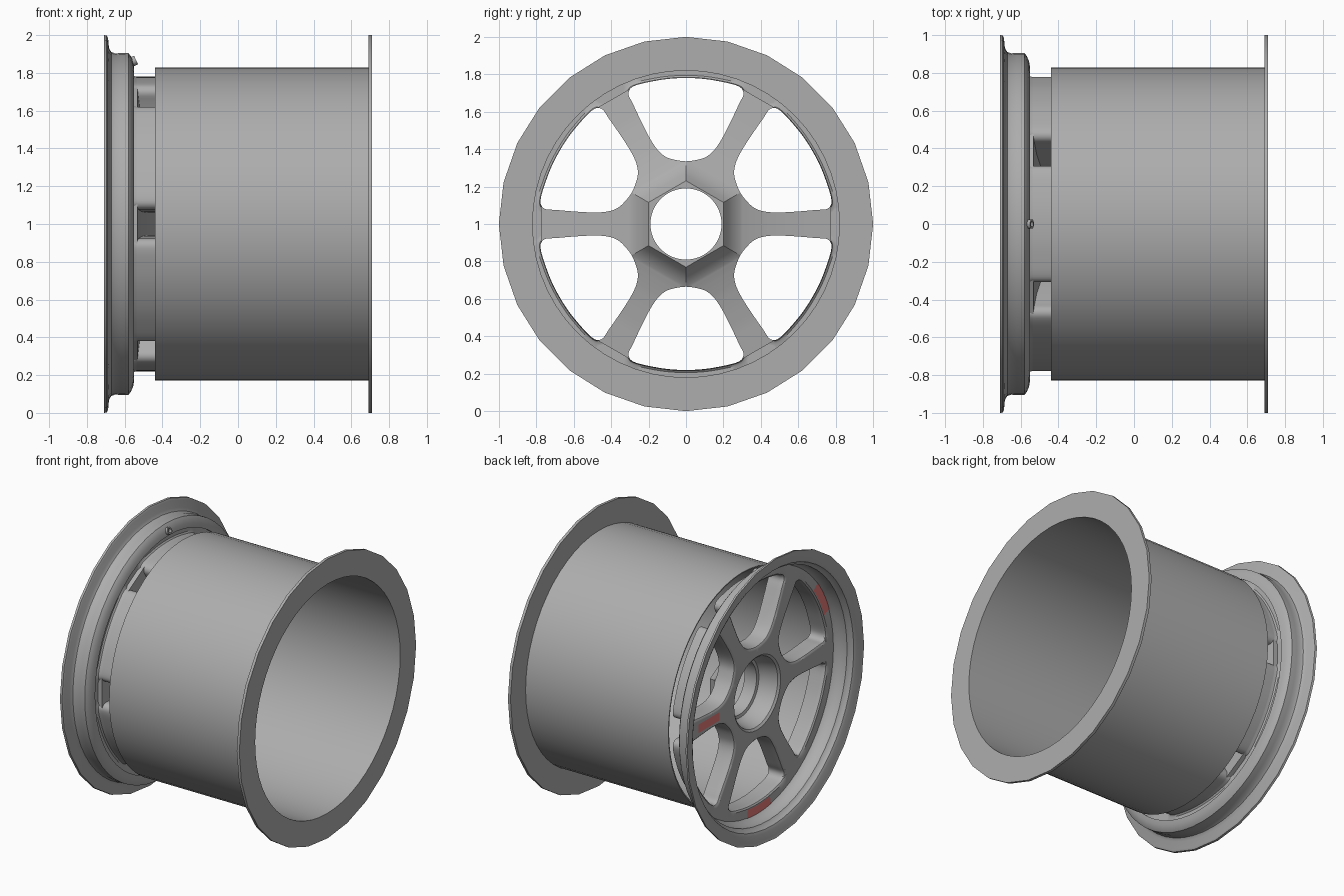
import bpy, bmesh
from math import sin, cos, pi, radians, atan2
from mathutils import Vector, Matrix

if "Cube" in bpy.data.objects:
    bpy.data.objects.remove(bpy.data.objects["Cube"])

FRONT = -0.565   # x of the wheel face
BACK = -0.44     # x of the back edge of the window walls
M = 6            # subdivisions across half a spoke


def material(name, color):
    mat = bpy.data.materials.new(name)
    mat.diffuse_color = color
    mat.use_nodes = True
    mat.node_tree.nodes["Principled BSDF"].inputs["Base Color"].default_value = mat.diffuse_color
    return mat


GREY = material("dark_grey", (0.42, 0.42, 0.42, 1))
RED = material("red", (0.8, 0.2, 0.2, 1))


def finish(name, verts, faces, mat=GREY, angle=35):
    me = bpy.data.meshes.new(name)
    me.from_pydata(verts, [], faces)
    bm = bmesh.new()
    bm.from_mesh(me)
    bmesh.ops.remove_doubles(bm, verts=bm.verts, dist=0.0002)
    bmesh.ops.recalc_face_normals(bm, faces=bm.faces)
    bm.to_mesh(me)
    bm.free()
    me.materials.append(mat)
    ob = bpy.data.objects.new(name, me)
    bpy.context.collection.objects.link(ob)
    bpy.ops.object.select_all(action='DESELECT')
    ob.select_set(True)
    bpy.context.view_layer.objects.active = ob
    bpy.ops.object.shade_smooth_by_angle(angle=radians(angle))
    return ob


def revolve(name, profile, n=56, matrix=None):
    """Spin a closed (x, radius) profile round x; lips beyond r 0.95 get half the sides."""
    matrix = matrix or Matrix.Translation((0, 0, 1))
    k = len(profile)
    verts = []
    for i in range(n):
        a = 2 * pi * i / n
        for x, r in profile:
            if r > 0.95 and i % 2:
                r *= cos(2 * pi / n)
            verts.append(matrix @ Vector((x, r * sin(a), r * cos(a))))
    faces = [(i * k + j, i * k + (j + 1) % k,
              (i + 1) % n * k + (j + 1) % k, (i + 1) % n * k + j)
             for i in range(n) for j in range(k)]
    return finish(name, verts, faces)


# Barrel with its wide rear flange
revolve("barrel", [(BACK, 0.828), (0.69, 0.828), (0.69, 1.0),
                   (0.71, 1.0), (0.71, 0.82), (BACK, 0.82)])

# Stepped front rim
revolve("front_rim", [(-0.71, 1.0), (-0.695, 0.998), (-0.688, 0.985), (-0.683, 0.93),
                      (-0.67, 0.91), (-0.65, 0.903), (-0.62, 0.905), (-0.58, 0.904),
                      (-0.568, 0.89), (-0.555, 0.86), (-0.55, 0.83), (-0.56, 0.83),
                      (FRONT, 0.86), (-0.58, 0.872), (-0.62, 0.885), (-0.655, 0.885),
                      (-0.668, 0.90), (-0.69, 0.91), (-0.70, 0.93), (-0.704, 0.98)])

# Half outline of a window: (sideways, outwards) from hub side to rim side
KEYS = [(0, .335), (.06, .343), (.11, .36), (.155, .40), (.20, .47), (.25, .57),
        (.285, .645), (.307, .69), (.298, .723), (.265, .742), (.20, .758),
        (.10, .775), (0, .78)]


def catmull(pts, steps):
    p = [Vector(q) for q in pts]
    p = [Vector((-p[1].x, p[1].y))] + p + [Vector((-p[-2].x, p[-2].y))]
    out = []
    for a, b, c, d in zip(p, p[1:], p[2:], p[3:]):
        for s in range(steps):
            t = s / steps
            out.append(0.5 * (2 * b + (c - a) * t + (2 * a - 5 * b + 4 * c - d) * t * t
                              + (3 * b - a - 3 * c + d) * t ** 3))
    return out + [p[-2]]


WIN = catmull(KEYS, 3)
SPLIT = 24                                  # window corner next to the spoke end
CENTRE = Vector((0, 0.58))
EDGE = [CENTRE + (p - CENTRE) * 1.07 for p in WIN]   # rounded-over front edge
MID = [CENTRE + (p - CENTRE) * 1.02 for p in WIN]
AXIS = Vector((0.5, cos(pi / 6)))           # spoke direction


def back_x(d):
    """Spoke back surface, by distance along the spoke."""
    prof = [(.20, -.33), (.225, -.37), (.25, -.40), (.29, -.432), (.33, -.447),
            (.37, -.46), (.42, -.475), (.51, -.495), (.62, -.515), (.80, -.535)]
    for (d0, x0), (d1, x1) in zip(prof, prof[1:]):
        if d <= d1:
            return x0 + (x1 - x0) * (d - d0) / (d1 - d0)
    return prof[-1][1]


def row(a, b, x):
    return [(x, *a.lerp(b, t / M)) for t in range(M + 1)]


def arc(r, x):
    return [(x, r * sin(pi / 6 * t / M), r * cos(pi / 6 * t / M)) for t in range(M + 1)]


def hub_row(d):
    return row(Vector((0, d / AXIS.y)), AXIS * d, back_x(d))


def foot(p):
    return AXIS * p.dot(AXIS)


grids = []
# Front face of the spoke and the counterbored hub, running round to the back
front = [row(EDGE[i], foot(WIN[i]), FRONT) for i in range(SPLIT, -1, -1)]
hub = [arc(.262, FRONT), arc(.247, FRONT + .012), arc(.24, FRONT + .04), arc(.225, -.46),
       arc(.21, -.43), arc(.19, -.425), arc(.19, -.33),
       hub_row(.20), hub_row(.225), hub_row(.25)]
back = [row(WIN[i], foot(WIN[i]), back_x(WIN[i].dot(AXIS))) for i in range(SPLIT + 1)]
grids.append(front + hub + back)
# Spoke end
grids.append([back[-1], [(FRONT, p[1], p[2]) for p in back[-1]]])
# Outer ring of the face
ring = front[0][::-1] + [(FRONT, *p) for p in EDGE[SPLIT + 1:]]
ang = [atan2(p[1], p[2]) for p in ring]
grids.append([ring, [(FRONT, .86 * sin(a), .86 * cos(a)) for a in ang]])
# Rounded window walls
spoke_x = [back_x(p.dot(AXIS)) if i <= SPLIT else -.535 for i, p in enumerate(WIN)]
grids.append([[(FRONT, *p) for p in EDGE],
              [(FRONT + .008, *p) for p in MID],
              [(FRONT + .028, *p) for p in WIN],
              [(x, *p) for x, p in zip(spoke_x, WIN)],
              [(max(x, BACK), *p) for x, p in zip(spoke_x, WIN)]])

verts, faces = [], []
for k in range(6):
    rot = Matrix.Translation((0, 0, 1)) @ Matrix.Rotation(k * pi / 3, 4, 'X')
    for side in (1, -1):
        for g in grids:
            base, w = len(verts), len(g[0])
            verts += [rot @ Vector((x, side * y, z)) for r in g for x, y, z in r]
            faces += [(base + i * w + j, base + i * w + j + 1,
                       base + (i + 1) * w + j + 1, base + (i + 1) * w + j)
                      for i in range(len(g) - 1) for j in range(w - 1)]
finish("spoked_face", verts, faces)

# Valve stub on the rim shoulder
tilt = Matrix.Translation((-.558, 0, 1.86)) @ Matrix.Rotation(radians(-25), 4, 'Y')
revolve("valve", [(-.015, .025), (.02, .025), (.02, .015), (-.015, .015)], 16, tilt)

# Red patches: two on the face ring, one along a spoke
for n, mid in enumerate((151, 269)):
    v = [(FRONT - .003, r * cos(radians(mid + a)), 1 + r * sin(radians(mid + a)))
         for a in range(-9, 10, 3) for r in (.80, .86)]
    finish(f"red_ring_patch_{n + 1}", v,
           [(i, i + 1, i + 3, i + 2) for i in range(0, 12, 2)], RED)
finish("red_spoke_patch", [(FRONT - .003, y, 1 + z) for y, z in
                           ((.43, -.03), (.67, -.03), (.67, .03), (.43, .03))],
       [(0, 1, 2, 3)], RED)
